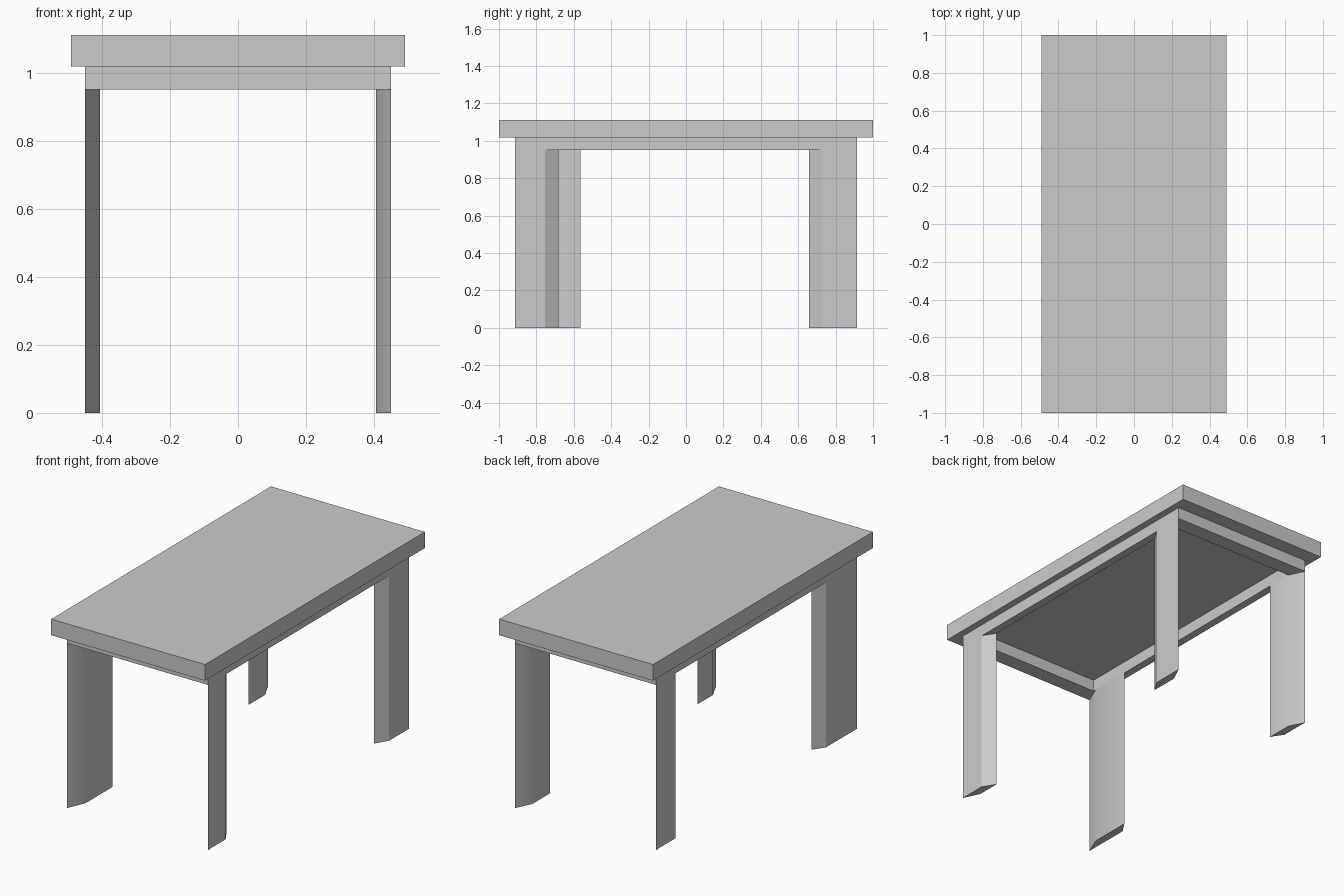
import bpy, bmesh, math

if "Cube" in bpy.data.objects:
    bpy.data.objects.remove(bpy.data.objects["Cube"])


def prism(name, outline, z0, z1):
    """Extrude a plan-view outline from z0 up to z1."""
    bm = bmesh.new()
    face = bm.faces.new([bm.verts.new((x, y, z0)) for x, y in outline])
    top = bmesh.ops.extrude_face_region(bm, geom=[face])["geom"]
    bmesh.ops.translate(bm, vec=(0, 0, z1 - z0),
                        verts=[v for v in top if isinstance(v, bmesh.types.BMVert)])
    bmesh.ops.recalc_face_normals(bm, faces=bm.faces)
    mesh = bpy.data.meshes.new(name)
    bm.to_mesh(mesh)
    bm.free()
    obj = bpy.data.objects.new(name, mesh)
    bpy.context.collection.objects.link(obj)
    return obj


def box(name, x0, x1, y0, y1, z0, z1):
    return prism(name, [(x0, y0), (x1, y0), (x1, y1), (x0, y1)], z0, z1)


OUT_X, IN_X, END_Y = 0.45, 0.405, 0.915
LEG_TOP, TOP_BASE, TOP = 0.95, 1.018, 1.111

# Table top
box("table_top", -0.49, 0.49, -1, 1, TOP_BASE, TOP)

# Apron frame: end rails across the full width, side rails between them
for s, side in ((-1, "front"), (1, "back")):
    y0, y1 = sorted((s * END_Y, s * 0.825))
    box(side + "_apron", -OUT_X, OUT_X, y0, y1, LEG_TOP, TOP_BASE)
for s, side in ((-1, "left"), (1, "right")):
    x0, x1 = sorted((s * OUT_X, s * IN_X))
    box(side + "_apron", x0, x1, -0.825, 0.825, LEG_TOP, TOP_BASE)

# Slanted plank legs: (name, x sign, y sign, outer edge y, inner edge y, bevel y)
legs = [("front_left_leg", -1, -1, 0.632, 0.565, 0.807),
        ("front_right_leg", 1, -1, 0.755, 0.682, 0.822),
        ("back_left_leg", -1, 1, 0.74, 0.672, 0.825),
        ("back_right_leg", 1, 1, 0.73, 0.657, 0.82)]
for name, sx, sy, outer, inner, bevel in legs:
    leg = prism(name, [(sx * OUT_X, sy * END_Y), (sx * OUT_X, sy * outer),
                       (sx * IN_X, sy * inner), (sx * IN_X, sy * bevel)], 0, LEG_TOP)
    bpy.ops.object.select_all(action="DESELECT")
    leg.select_set(True)
    bpy.context.view_layer.objects.active = leg
    bpy.ops.object.shade_smooth_by_angle(angle=math.radians(28))
